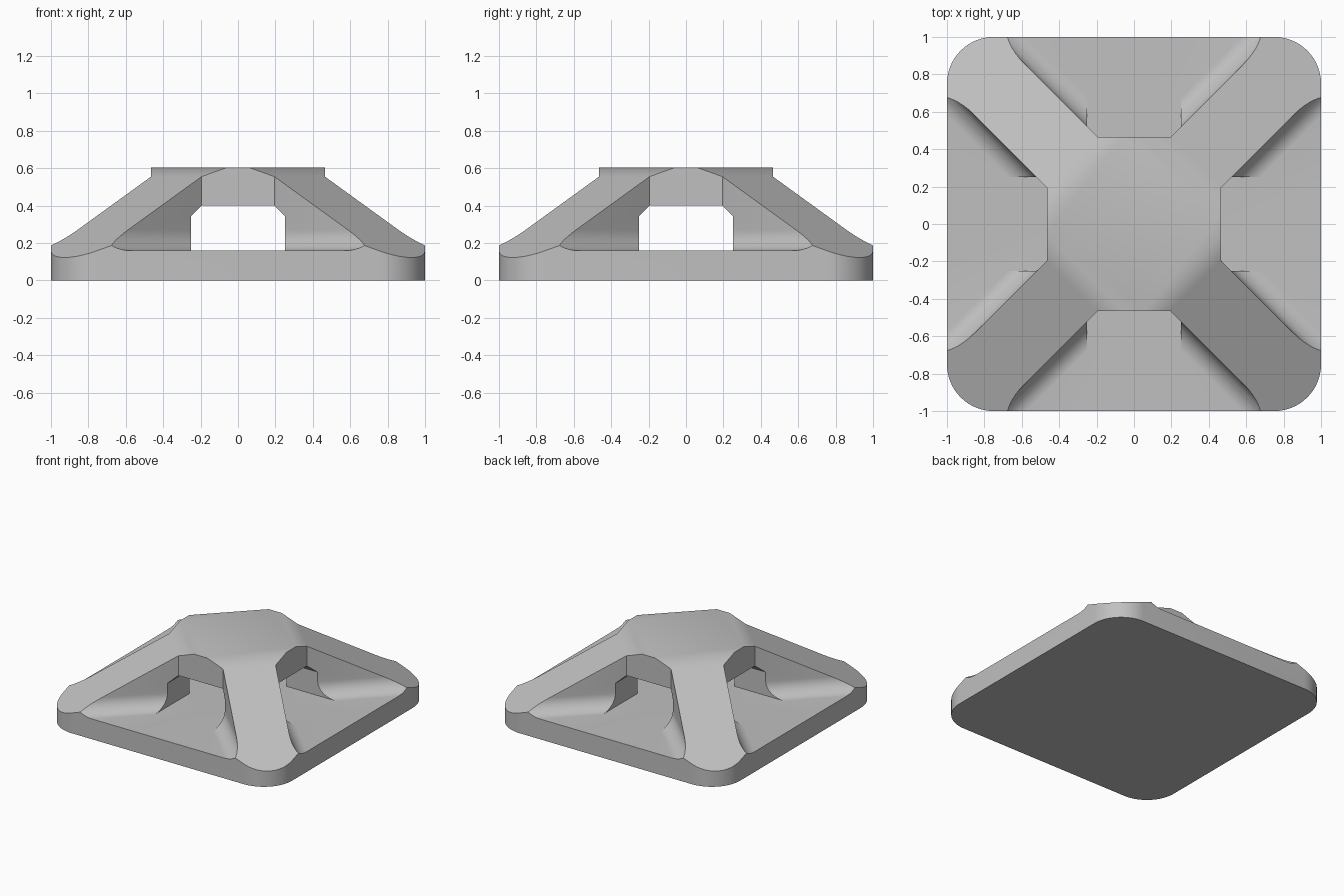
import bpy, bmesh, math
from mathutils import Matrix, Vector

cube = bpy.data.objects.get("Cube")
if cube:
    bpy.data.objects.remove(cube, do_unlink=True)

PLATE = 0.16          # plate top height
TOP = 0.605           # roof height
SIDE, HALF = 0.465, 0.195   # roof edge distance and half length
CORNER = 0.25
FILLET = 0.11

grey = bpy.data.materials.new("plain grey")
grey.use_nodes = True
grey.diffuse_color = (0.53, 0.53, 0.53, 1)
grey.node_tree.nodes["Principled BSDF"].inputs["Base Color"].default_value = (0.53, 0.53, 0.53, 1)


def loft(name, sections, turn=0.0):
    """Closed solid through rings of points with equal counts."""
    bm = bmesh.new()
    rings = [[bm.verts.new(p) for p in ring] for ring in sections]
    n = len(rings[0])
    for low, high in zip(rings, rings[1:]):
        for i in range(n):
            j = (i + 1) % n
            bm.faces.new((low[i], low[j], high[j], high[i]))
    bm.faces.new(rings[0][::-1])
    bm.faces.new(rings[-1])
    bmesh.ops.recalc_face_normals(bm, faces=bm.faces[:])
    bm.transform(Matrix.Rotation(turn, 4, "Z"))
    mesh = bpy.data.meshes.new(name)
    bm.to_mesh(mesh)
    bm.free()
    obj = bpy.data.objects.new(name, mesh)
    bpy.context.collection.objects.link(obj)
    return obj


def cut(target, cutter):
    """Subtract the cutter and discard it."""
    cutter.hide_render = True
    mod = target.modifiers.new("cut", "BOOLEAN")
    mod.operation, mod.solver, mod.object = "DIFFERENCE", "EXACT", cutter
    bpy.context.view_layer.objects.active = target
    bpy.ops.object.modifier_apply(modifier=mod.name)
    bpy.data.objects.remove(cutter, do_unlink=True)


# Rounded square block
outline = []
for q in range(4):
    mid = math.radians(45 + 90 * q)
    cx = math.copysign(1 - CORNER, math.cos(mid))
    cy = math.copysign(1 - CORNER, math.sin(mid))
    for k in range(17):
        a = math.pi / 2 * (q + k / 16)
        outline.append((cx + CORNER * math.cos(a), cy + CORNER * math.sin(a)))
base = loft("four_legged_base", [[(x, y, z) for x, y in outline] for z in (0, TOP)])
base.data.materials.append(grey)

# Sloping leg tops: slice the block by one plane towards each corner
bm = bmesh.new()
bm.from_mesh(base.data)
for q in range(4):
    a = math.radians(45 + 90 * q)
    d = Vector((math.cos(a), math.sin(a), 0))
    normal = (d * 0.512 + Vector((0, 0, 1))).normalized()
    geom = bm.verts[:] + bm.edges[:] + bm.faces[:]
    res = bmesh.ops.bisect_plane(bm, geom=geom, plane_co=(0, 0, 0.794),
                                 plane_no=normal, clear_outer=True)
    edges = [e for e in res["geom_cut"] if isinstance(e, bmesh.types.BMEdge)]
    bmesh.ops.contextual_create(bm, geom=edges)
bmesh.ops.recalc_face_normals(bm, faces=bm.faces[:])
bm.to_mesh(base.data)
bm.free()

# Side pockets between the legs, with a fillet at the foot of each leg
REACH = 0.75
for q in range(4):
    sections = []
    for k in range(11):
        a = math.pi / 2 * k / 10
        inset = FILLET * (1 - math.sin(a)) * math.sqrt(2)
        z = PLATE + FILLET * (1 - math.cos(a))
        w = HALF - inset
        sections.append([(-w, -SIDE, z), (-w - REACH, -SIDE - REACH, z),
                         (w + REACH, -SIDE - REACH, z), (w, -SIDE, z)])
    sections.append([(x, y, 0.9) for x, y, z in sections[-1]])
    cut(base, loft("pocket_cutter", sections, math.pi / 2 * q))

# Crossing tunnels under the roof, with chamfered upper corners
arch = [(-0.25, PLATE), (0.25, PLATE), (0.25, 0.345),
        (HALF, 0.4), (-HALF, 0.4), (-0.25, 0.345)]
for q in range(2):
    rings = [[(x, y, z) for x, z in arch] for y in (-1.3, 1.3)]
    cut(base, loft("tunnel_cutter", rings, math.pi / 2 * q))

# Smooth fillets and corners, keep hard edges
bpy.ops.object.select_all(action="DESELECT")
base.select_set(True)
bpy.context.view_layer.objects.active = base
bpy.ops.object.shade_smooth_by_angle(angle=math.radians(30))
